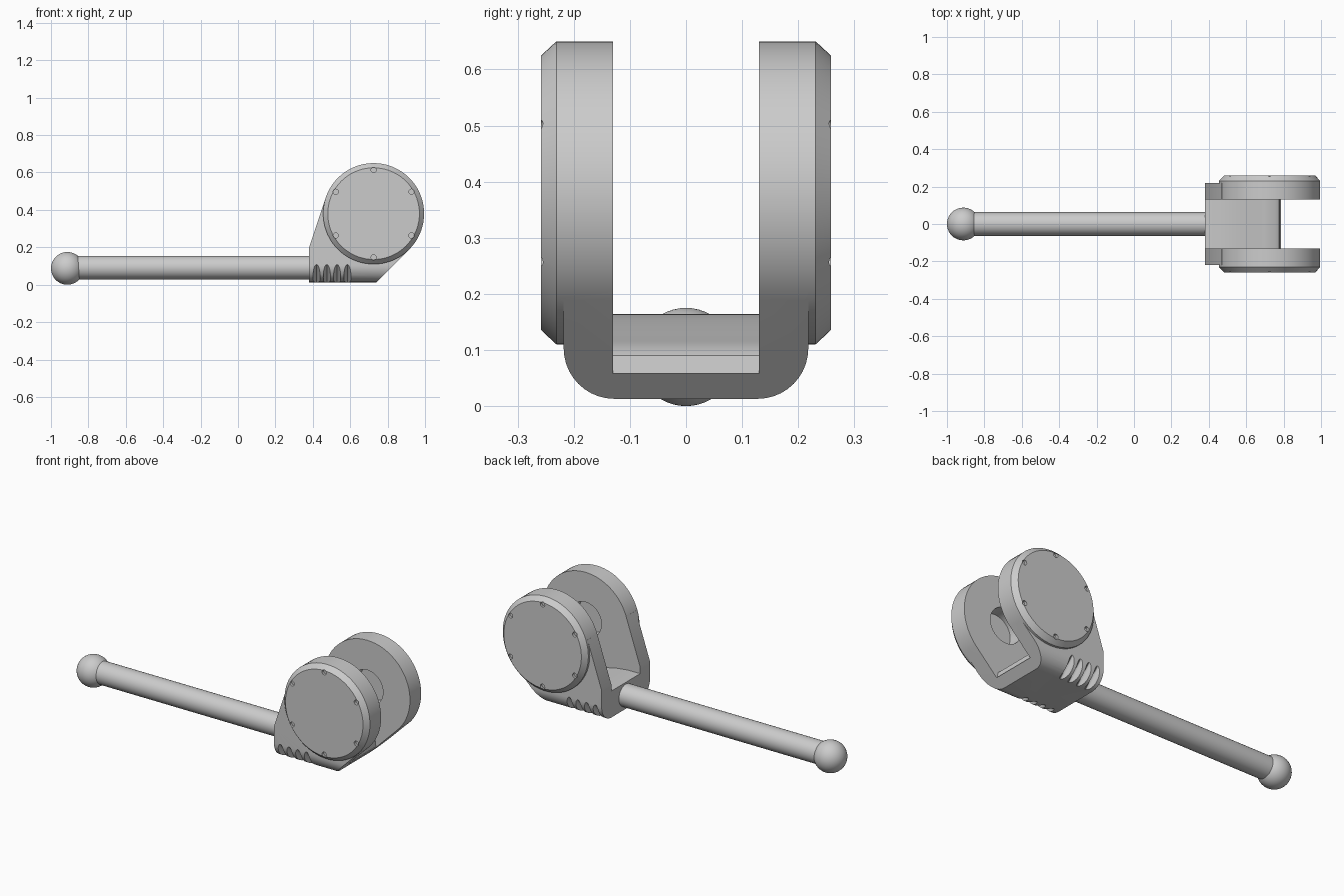
import bpy, bmesh
from math import pi, sin, cos, radians
from mathutils import Vector, Matrix

if "Cube" in bpy.data.objects:
    bpy.data.objects.remove(bpy.data.objects["Cube"])

CX, CZ, R = 0.725, 0.38, 0.27      # wheel-shaped cheek centre and radius


def make(name, bm):
    bmesh.ops.recalc_face_normals(bm, faces=bm.faces)
    me = bpy.data.meshes.new(name)
    bm.to_mesh(me)
    bm.free()
    ob = bpy.data.objects.new(name, me)
    bpy.context.collection.objects.link(ob)
    return ob


def prism(name, pts, direction):
    """Extrude a closed polygon of 3D points."""
    bm = bmesh.new()
    face = bm.faces.new([bm.verts.new(p) for p in pts])
    geom = bmesh.ops.extrude_face_region(bm, geom=[face])["geom"]
    bmesh.ops.translate(bm, vec=direction,
                        verts=[v for v in geom if isinstance(v, bmesh.types.BMVert)])
    return make(name, bm)


def add_cylinder(bm, matrix, r1, r2, depth, seg):
    bmesh.ops.create_cone(bm, cap_ends=True, segments=seg, radius1=r1, radius2=r2,
                          depth=depth, matrix=matrix)


def boolean(target, other, op):
    other.hide_render = True
    m = target.modifiers.new(op, 'BOOLEAN')
    m.object, m.operation, m.solver = other, op, 'EXACT'
    bpy.context.view_layer.objects.active = target
    bpy.ops.object.modifier_apply(modifier=m.name)
    bpy.data.objects.remove(other)


def smooth(ob, angle=30):
    bpy.ops.object.select_all(action='DESELECT')
    ob.select_set(True)
    bpy.context.view_layer.objects.active = ob
    bpy.ops.object.shade_smooth_by_angle(angle=radians(angle))


def on_circle(deg, r=R):
    return CX + r * cos(radians(deg)), CZ + r * sin(radians(deg))


# fork body: side profile, then rounded lower corners
side = [(0.38, 0.013), (0.74, 0.013), on_circle(-45), on_circle(0, 0.2),
        on_circle(90, 0.2), on_circle(161.5), (0.38, 0.2)]
fork = prism("fork", [(x, -0.218, z) for x, z in side], (0, 0.436, 0))
rc = 0.09
arc = [(0.128 + rc * sin(a), 0.103 - rc * cos(a)) for a in [i * pi / 20 for i in range(11)]]
section = arc + [(0.218, 0.8)]
section += [(-y, z) for y, z in reversed(section)]
section = [(y * 1.0001, z) for y, z in section]
boolean(fork, prism("rounding", [(0.3, y, z) for y, z in section], (0.8, 0, 0)), 'INTERSECT')

# round cheeks with chamfered outer rim, both sides
for s in (1, -1):
    bm = bmesh.new()
    rings = []
    for y, r in ((0.09, R), (0.231, R), (0.258, 0.245)):
        ring = []
        for i in range(72):
            x, z = on_circle(i * 5, r)
            ring.append(bm.verts.new((x, s * y, z)))
        rings.append(ring)
    for a, b in zip(rings, rings[1:]):
        for i in range(72):
            j = (i + 1) % 72
            bm.faces.new((a[i], a[j], b[j], b[i]))
    bm.faces.new(rings[0])
    bm.faces.new(rings[-1])
    boolean(fork, make("cheek", bm), 'UNION')

# gap between cheeks with a sloping floor
floor = [(0.3, 0.165), (0.46, 0.163), (0.53, 0.155), (0.59, 0.142), (0.65, 0.128),
         (0.70, 0.116), (0.755, 0.105), (0.776, 0.09), (0.78, 0.058), (1.1, 0.058),
         (1.1, 0.8), (0.3, 0.8)]
boolean(fork, prism("gap", [(x, -0.13, z) for x, z in floor], (0, 0.26, 0)), 'DIFFERENCE')

# axle sockets inside the cheeks
turn = Matrix.Rotation(pi / 2, 4, 'X')
bm = bmesh.new()
add_cylinder(bm, Matrix.Translation((CX, 0, CZ)) @ turn, 0.1, 0.1, 0.43, 48)
boolean(fork, make("sockets", bm), 'DIFFERENCE')

# grip grooves across the lower corners, and small pits in the outer caps
grooves, pits = bmesh.new(), bmesh.new()
for s in (1, -1):
    for i in range(4):
        mid = Vector((0.42 + 0.055 * i, s * 0.211, 0.02))
        m = (Matrix.Translation(mid) @ Matrix.Rotation(-s * pi / 4, 4, 'X')
             @ Matrix.Diagonal((1, 2.6, 1, 1)))
        add_cylinder(grooves, m, 0.022, 0.022, 0.4, 24)
    for i in range(6):
        x, z = on_circle(30 + 60 * i, 0.234)
        add_cylinder(pits, Matrix.Translation((x, s * 0.258, z)) @ turn,
                     0.014, 0.014, 0.03, 12)
boolean(fork, make("grooves", grooves), 'DIFFERENCE')
boolean(fork, make("pits", pits), 'DIFFERENCE')
smooth(fork)

# handle rod
bm = bmesh.new()
add_cylinder(bm, Matrix.Translation((-0.245, 0, 0.0915)) @ Matrix.Rotation(pi / 2, 4, 'Y'),
             0.063, 0.063, 1.31, 48)
smooth(make("handle_rod", bm))

# ball end
bm = bmesh.new()
bmesh.ops.create_uvsphere(bm, u_segments=40, v_segments=24, radius=0.0875,
                          matrix=Matrix.Translation((-0.9125, 0, 0.0875)))
smooth(make("ball_end", bm))
